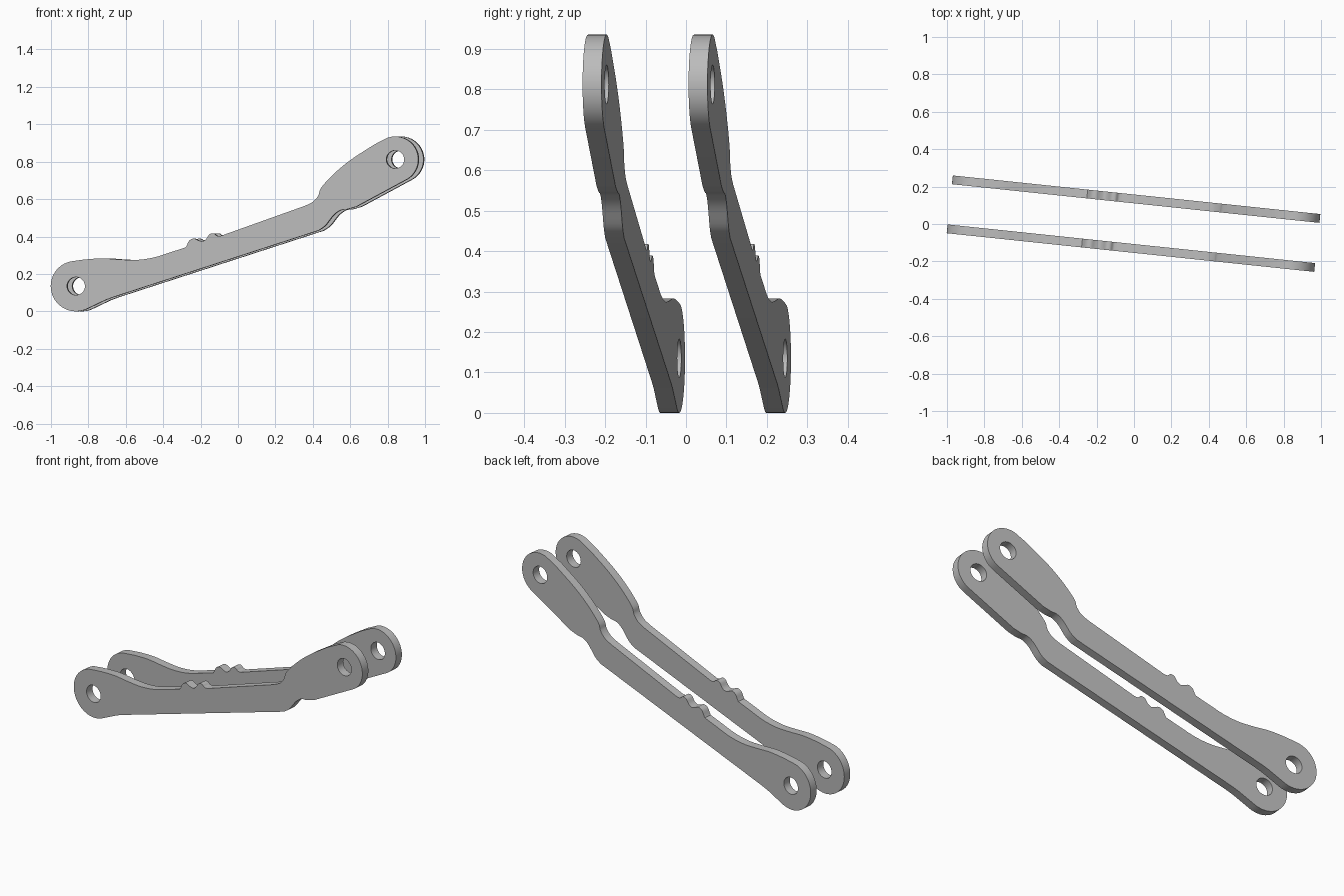
import bpy
import math
from mathutils import Vector

cube = bpy.data.objects.get("Cube")
if cube:
    bpy.data.objects.remove(cube, do_unlink=True)

YAW = math.radians(6)
THICK = 0.047

steel = bpy.data.materials.new("plain_grey")
steel.use_nodes = True
GREY = (0.5, 0.5, 0.5, 1)
steel.diffuse_color = GREY
steel.node_tree.nodes["Principled BSDF"].inputs["Base Color"].default_value = GREY


def arc(cx, cz, r, start, end, steps=28):
    angles = [math.radians(start + (end - start) * i / steps) for i in range(steps + 1)]
    return [Vector((cx + r * math.cos(a), cz + r * math.sin(a))) for a in angles]


def smooth(points, steps=5):
    """Flowing curve through a few points."""
    p = [Vector(q) for q in points]
    p = [p[0] * 2 - p[1]] + p + [p[-1] * 2 - p[-2]]
    out = []
    for a, b, c, d in zip(p, p[1:], p[2:], p[3:]):
        for i in range(steps):
            t = i / steps
            out.append(0.5 * (2 * b + (c - a) * t + (2 * a - 5 * b + 4 * c - d) * t ** 2
                              + (3 * b - a - 3 * c + d) * t ** 3))
    return out + [p[-2]]


# Outline, clockwise from the lower edge of the low end
low_eye, low_r = (-0.866, 0.135), 0.135
high_eye, high_r = (0.841, 0.812), 0.123
outline = arc(*low_eye, low_r, -65, -255)
outline += smooth([(-0.86, 0.272), (-0.8, 0.279), (-0.72, 0.283), (-0.63, 0.277),
                   (-0.54, 0.275), (-0.45, 0.288), (-0.36, 0.316), (-0.28, 0.342)])
# Two small locating bumps
outline += smooth([(-0.275, 0.35), (-0.259, 0.379), (-0.235, 0.389), (-0.21, 0.379),
                   (-0.189, 0.375), (-0.17, 0.387), (-0.152, 0.412), (-0.13, 0.417),
                   (-0.112, 0.404), (-0.093, 0.403)])
# Shoulder of the high end
outline += smooth([(0.355, 0.563), (0.4, 0.585), (0.43, 0.62), (0.446, 0.662),
                   (0.515, 0.737), (0.606, 0.812), (0.729, 0.892)])
outline += arc(*high_eye, high_r, 110, -63)
# Underside step
outline += smooth([(0.633, 0.56), (0.585, 0.546), (0.547, 0.54), (0.51, 0.513),
                   (0.467, 0.459), (0.43, 0.432)])
outline += smooth([(-0.67, 0.075), (-0.71, 0.06)])


def add_loop(curve, points):
    spline = curve.splines.new("POLY")
    spline.points.add(len(points) - 1)
    for target, q in zip(spline.points, points):
        target.co = (q.x / math.cos(YAW), q.y, 0, 1)
    spline.use_cyclic_u = True


def link_plate(name, x, y):
    curve = bpy.data.curves.new(name, "CURVE")
    curve.dimensions = "2D"
    curve.fill_mode = "BOTH"
    curve.extrude = THICK / 2
    add_loop(curve, outline)
    for eye in (low_eye, high_eye):
        add_loop(curve, arc(*eye, 0.048, 0, 350, 35))
    curve.materials.append(steel)
    plate = bpy.data.objects.new(name, curve)
    bpy.context.collection.objects.link(plate)
    plate.location = (x, y, 0)
    plate.rotation_euler = (math.pi / 2, 0, -YAW)
    bpy.ops.object.select_all(action="DESELECT")
    plate.select_set(True)
    bpy.context.view_layer.objects.active = plate
    bpy.ops.object.convert(target="MESH")
    bpy.ops.object.mode_set(mode="EDIT")
    bpy.ops.mesh.select_all(action="SELECT")
    bpy.ops.mesh.remove_doubles(threshold=0.0005)
    bpy.ops.mesh.normals_make_consistent(inside=False)
    bpy.ops.object.mode_set(mode="OBJECT")
    bpy.ops.object.shade_smooth_by_angle(angle=math.radians(30))


# Two parallel plates, set apart square to their faces
link_plate("front_link_plate", 0.002, -0.131)
link_plate("back_link_plate", 0.03, 0.131)
